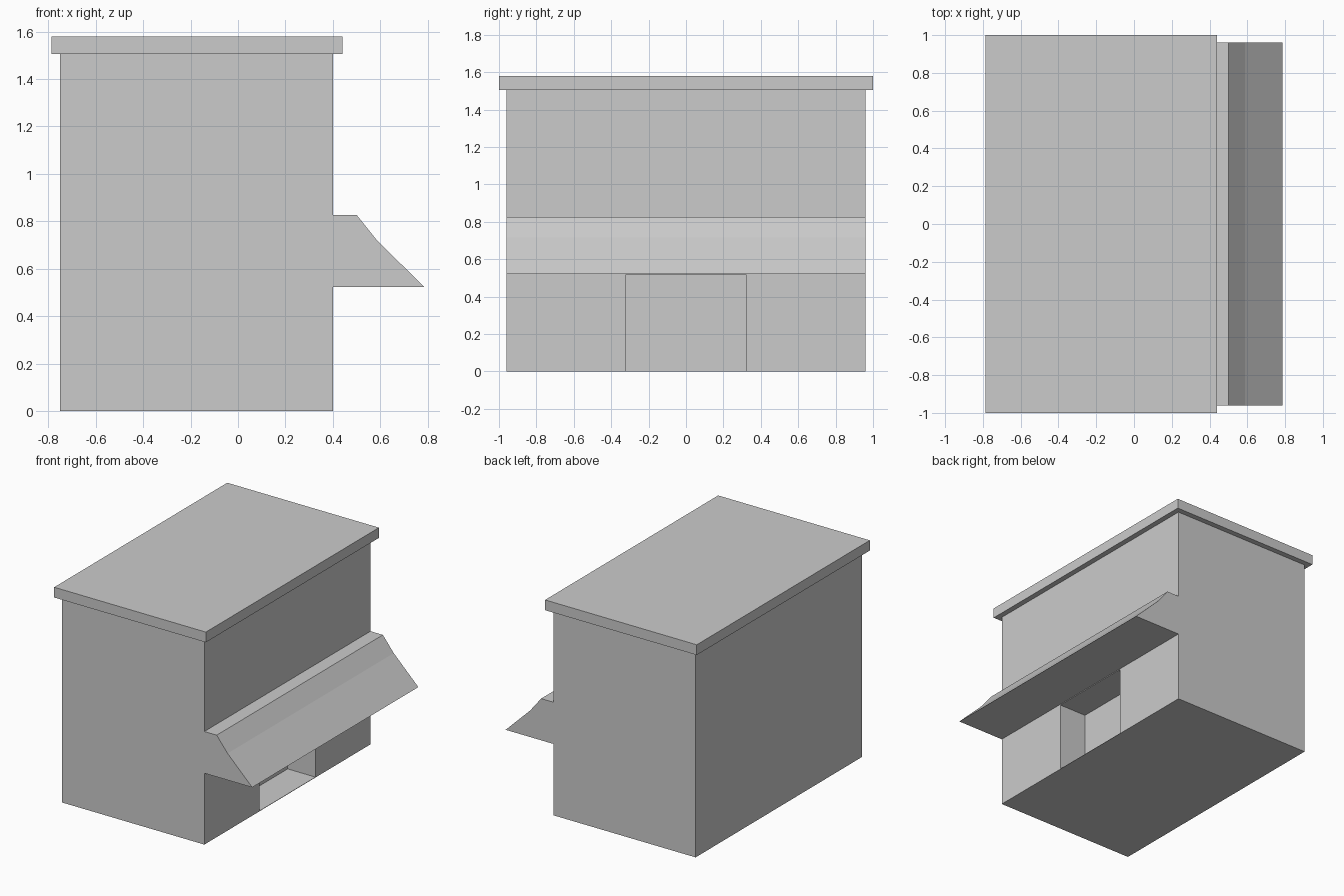
import bpy, bmesh

if "Cube" in bpy.data.objects:
    bpy.data.objects.remove(bpy.data.objects["Cube"])


def mesh_object(name, bm):
    bmesh.ops.recalc_face_normals(bm, faces=bm.faces)
    mesh = bpy.data.meshes.new(name)
    bm.to_mesh(mesh)
    bm.free()
    obj = bpy.data.objects.new(name, mesh)
    bpy.context.collection.objects.link(obj)
    return obj


def extrude_along_y(name, profile, y0, y1):
    """Extrude an (x, z) outline from y0 to y1."""
    bm = bmesh.new()
    face = bm.faces.new([bm.verts.new((x, y0, z)) for x, z in profile])
    ext = bmesh.ops.extrude_face_region(bm, geom=[face])
    verts = [g for g in ext["geom"] if isinstance(g, bmesh.types.BMVert)]
    bmesh.ops.translate(bm, vec=(0, y1 - y0, 0), verts=verts)
    return mesh_object(name, bm)


def box(name, x0, x1, y0, y1, z0, z1):
    return extrude_along_y(name, [(x0, z0), (x1, z0), (x1, z1), (x0, z1)], y0, y1)


# Main body with a shallow opening in the +x side, on a thin floor
body = box("body", -0.75, 0.40, -0.96, 0.96, 0.0, 1.505)
cutter = box("opening_cutter", 0.175, 0.60, -0.324, 0.324, 0.003, 0.517)
cutter.hide_render = True
cutter.hide_viewport = True
cut = body.modifiers.new("opening", "BOOLEAN")
cut.operation = "DIFFERENCE"
cut.solver = "EXACT"
cut.object = cutter

# Overhanging roof slab
box("roof_slab", -0.787, 0.44, -1.0, 1.0, 1.505, 1.58)

# Sloping canopy above the opening
extrude_along_y("canopy",
                [(0.40, 0.522), (0.787, 0.522), (0.588, 0.717), (0.50, 0.827), (0.40, 0.827)],
                -0.96, 0.96)
